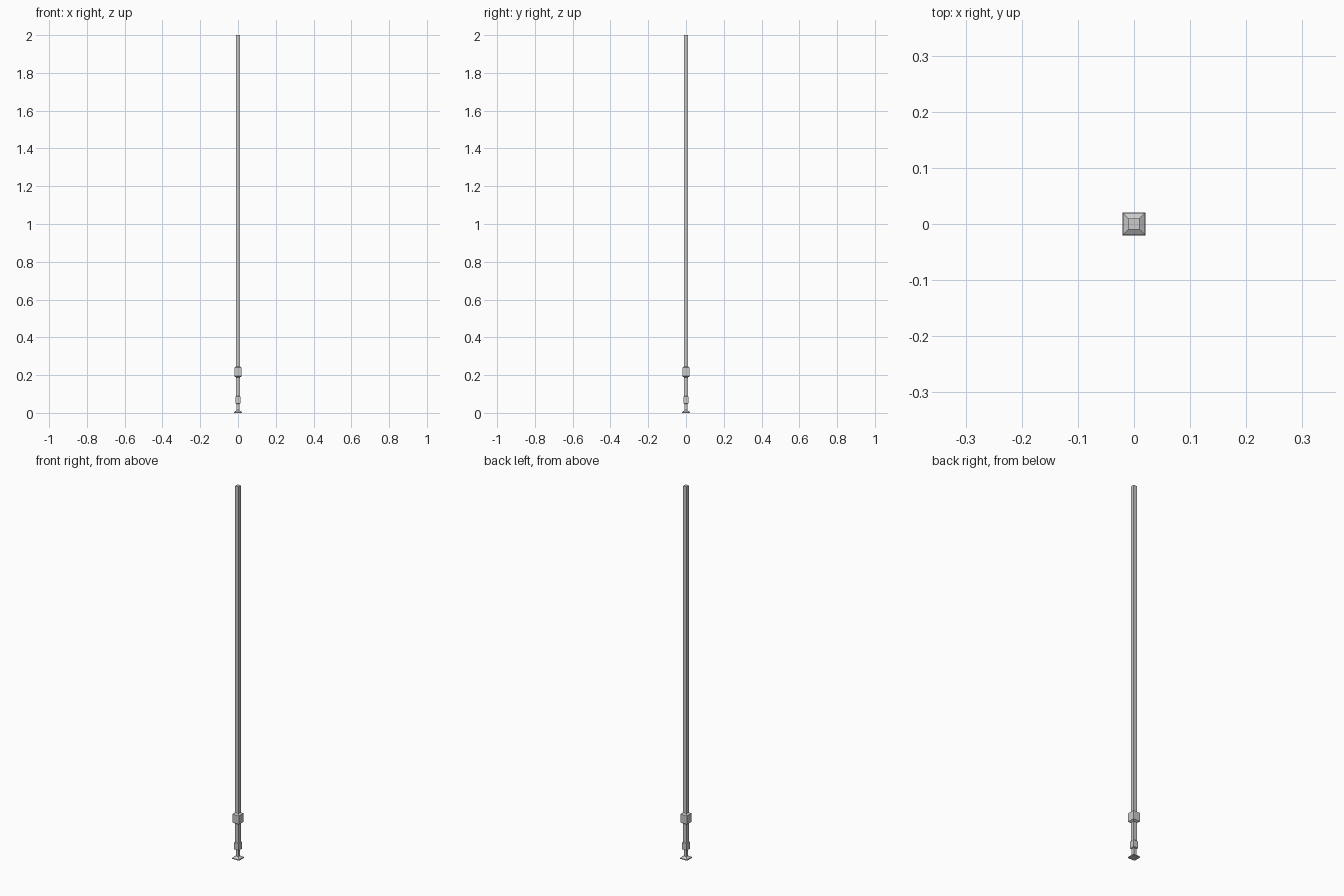
import bpy, bmesh

if "Cube" in bpy.data.objects:
    bpy.data.objects.remove(bpy.data.objects["Cube"])


def square_lathe(name, profile):
    """Stack square rings given as (z, half_width), bridged and capped."""
    bm = bmesh.new()
    rings = [[bm.verts.new((sx * h, sy * h, z))
              for sx, sy in ((-1, -1), (1, -1), (1, 1), (-1, 1))]
             for z, h in profile]
    for low, high in zip(rings, rings[1:]):
        for i in range(4):
            j = (i + 1) % 4
            bm.faces.new((low[i], low[j], high[j], high[i]))
    bm.faces.new(rings[0][::-1])
    bm.faces.new(rings[-1])
    mesh = bpy.data.meshes.new(name)
    bm.to_mesh(mesh)
    bm.free()
    obj = bpy.data.objects.new(name, mesh)
    bpy.context.collection.objects.link(obj)
    return obj


# long square shaft
square_lathe("shaft", [(0.085, 0.0098), (2.0, 0.0098)])

# large collar with slightly sloped ends
square_lathe("upper_collar", [(0.188, 0.0098), (0.194, 0.0195),
                              (0.240, 0.0195), (0.246, 0.0098)])

# small collar above the tip
square_lathe("lower_collar", [(0.047, 0.007), (0.050, 0.0135),
                              (0.086, 0.0135), (0.090, 0.0098)])

# narrow neck flaring into the foot
square_lathe("foot", [(0.0, 0.0205), (0.005, 0.0205),
                      (0.014, 0.0075), (0.050, 0.0075)])
